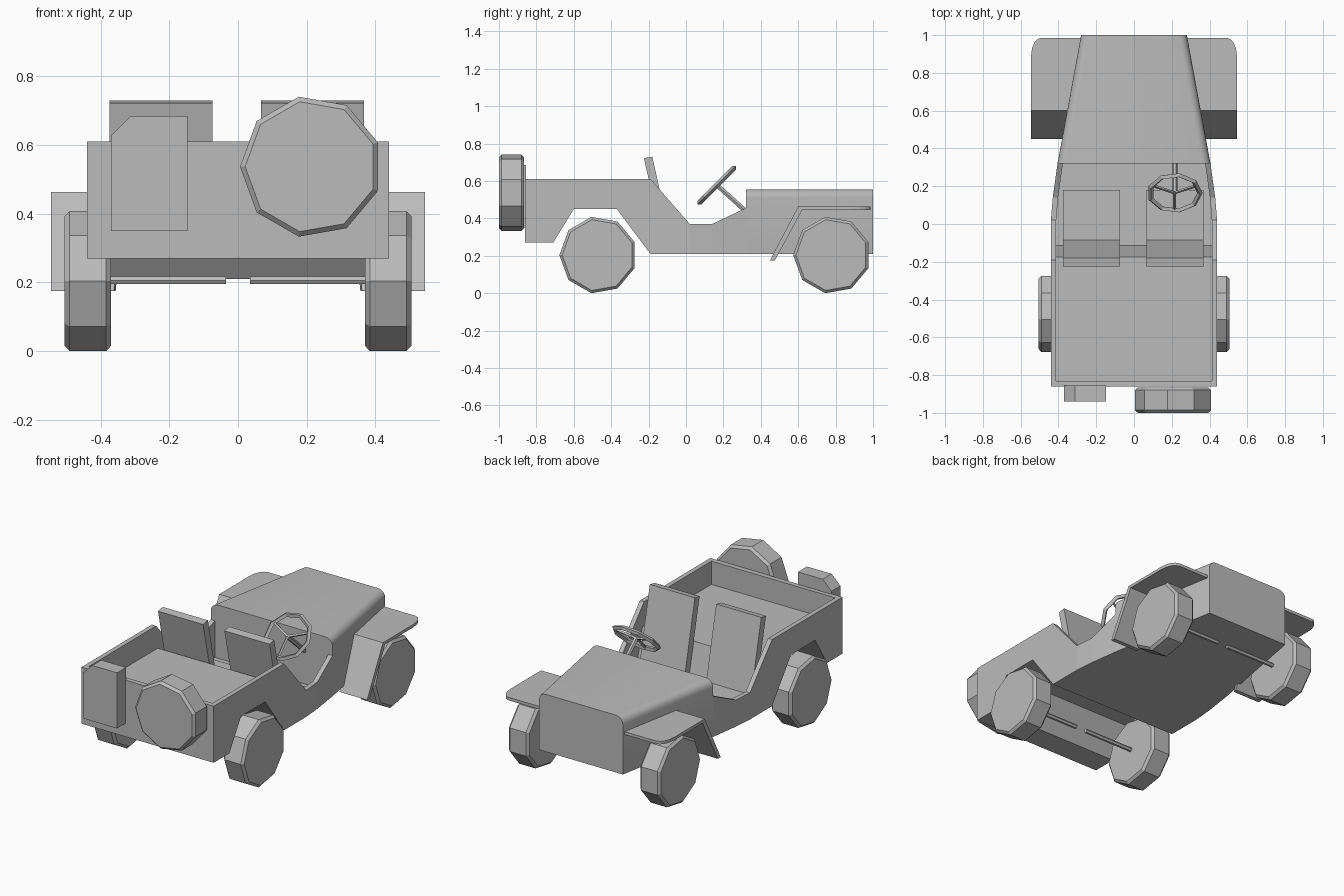
import bpy, bmesh
from math import sin, cos, pi, radians
from mathutils import Vector

old = bpy.data.objects.get("Cube")
if old:
    bpy.data.objects.remove(old, do_unlink=True)

grey = bpy.data.materials.new("plain_grey")
grey.use_nodes = True
grey.diffuse_color = (0.5, 0.5, 0.5, 1)
grey.node_tree.nodes["Principled BSDF"].inputs["Base Color"].default_value = (0.5, 0.5, 0.5, 1)


def finish(name, bm):
    bmesh.ops.recalc_face_normals(bm, faces=bm.faces)
    mesh = bpy.data.meshes.new(name)
    bm.to_mesh(mesh)
    bm.free()
    mesh.materials.append(grey)
    obj = bpy.data.objects.new(name, mesh)
    bpy.context.collection.objects.link(obj)
    return obj


def smooth(obj, angle=30):
    bpy.ops.object.select_all(action="DESELECT")
    obj.select_set(True)
    bpy.context.view_layer.objects.active = obj
    bpy.ops.object.shade_smooth_by_angle(angle=radians(angle))


def loft(name, stations, x_a, x_b, round_top=0):
    """Skin box sections (y, low z, high z) between two width functions."""
    bm = bmesh.new()
    rings = []
    for y, low, high in stations:
        a, b = x_a(y), x_b(y)
        corners = [(a, y, low), (b, y, low), (b, y, high), (a, y, high)]
        rings.append([bm.verts.new(c) for c in corners])
    for r, s in zip(rings, rings[1:]):
        for i in range(4):
            j = (i + 1) % 4
            bm.faces.new((r[i], r[j], s[j], s[i]))
    bm.faces.new(rings[0])
    bm.faces.new(rings[-1])
    if round_top:
        bmesh.ops.recalc_face_normals(bm, faces=bm.faces)
        edges = [bm.edges.get((rings[0][i], rings[1][i])) for i in (2, 3)]
        bmesh.ops.bevel(bm, geom=edges, offset=round_top, segments=4,
                        profile=0.5, affect="EDGES")
    return finish(name, bm)


def prism(name, points, depth, bevel=0):
    """Extrude a flat outline; optionally chamfer both rims."""
    bm = bmesh.new()
    depth = Vector(depth)
    base = [bm.verts.new(p) for p in points]
    top = [bm.verts.new(Vector(p) + depth) for p in points]
    caps = [bm.faces.new(base), bm.faces.new(top)]
    for i in range(len(base)):
        j = (i + 1) % len(base)
        bm.faces.new((base[i], base[j], top[j], top[i]))
    if bevel:
        bmesh.ops.recalc_face_normals(bm, faces=bm.faces)
        rims = [e for f in caps for e in f.edges]
        bmesh.ops.bevel(bm, geom=rims, offset=bevel, segments=1, affect="EDGES")
    return finish(name, bm)


def rod(name, start, end, radius, sides=6):
    start, end = Vector(start), Vector(end)
    turn = (end - start).to_track_quat("Z", "Y")
    ring = [start + turn @ Vector((radius * cos(2 * pi * i / sides),
                                   radius * sin(2 * pi * i / sides), 0))
            for i in range(sides)]
    return prism(name, ring, end - start)


def half_width(y):
    """Half width of the bodywork along its length."""
    keys = [(-1, 0.44), (0.02, 0.44), (0.14, 0.43), (0.32, 0.405), (1, 0.28)]
    for (y0, w0), (y1, w1) in zip(keys, keys[1:]):
        if y <= y1:
            return w0 + (w1 - w0) * (y - y0) / (y1 - y0)
    return keys[-1][1]


# Open tub with rear wheel arches and cut-down door openings
tub = loft("body_tub", [
    (-0.86, 0.27, 0.61), (-0.71, 0.27, 0.61), (-0.60, 0.45, 0.61),
    (-0.37, 0.45, 0.61), (-0.19, 0.21, 0.61), (-0.15, 0.21, 0.565),
    (0.02, 0.21, 0.37), (0.14, 0.21, 0.37), (0.32, 0.21, 0.455)],
    lambda y: -half_width(y), half_width)
cutter = loft("tub_cutter", [
    (-0.83, 0.47, 0.8), (-0.175, 0.47, 0.8), (-0.115, 0.235, 0.8),
    (0.02, 0.235, 0.8), (0.14, 0.235, 0.8), (0.32, 0.235, 0.8), (0.4, 0.235, 0.8)],
    lambda y: 0.028 - half_width(y), lambda y: half_width(y) - 0.028)
cutter.hide_render = True
cutter.hide_set(True)
hollow = tub.modifiers.new("hollow", "BOOLEAN")
hollow.operation = "DIFFERENCE"
hollow.solver = "EXACT"
hollow.object = cutter
bpy.context.view_layer.objects.active = tub
tub.select_set(True)
bpy.ops.object.modifier_apply(modifier="hollow")
bpy.data.objects.remove(cutter, do_unlink=True)

# Tapered hood with rounded shoulders
hood = loft("hood", [(0.32, 0.21, 0.555), (1, 0.21, 0.555)],
            lambda y: -half_width(y), half_width, round_top=0.045)
smooth(hood)


def fender_edge(y):
    """Outer fender edge, rounded at the tip."""
    t = max(0, (y - 0.89) / 0.096)
    return 0.49 + 0.055 * (1 - min(1, t) ** 2) ** 0.5


def wheel(name, centre, axis):
    """Nine-sided wheel whose outline has a corner on its negative side."""
    across = Vector((0, 1, 0)) if axis.x else Vector((1, 0, 0))
    ring = [Vector(centre) - axis * 0.0675
            - across * 0.207 * cos(2 * pi * i / 9)
            + Vector((0, 0, 0.207 * sin(2 * pi * i / 9))) for i in range(9)]
    return prism(name, ring, axis * 0.135, bevel=0.014)


# Fenders, wheels and split axles on both sides
for side, label in ((1, "left"), (-1, "right")):
    loft("fender_" + label, [
        (0.45, 0.175, 0.177), (0.475, 0.175, 0.226), (0.60, 0.405, 0.463),
        (0.62, 0.445, 0.463), (0.89, 0.445, 0.463), (0.93, 0.445, 0.463),
        (0.96, 0.445, 0.463), (0.978, 0.445, 0.463), (0.986, 0.445, 0.463)],
        lambda y: side * (half_width(y) - 0.02), lambda y: side * fender_edge(y))
    for end, y in (("spare_end", -0.47), ("hood_end", 0.78)):
        wheel(f"wheel_{end}_{label}", (side * 0.4375, y, 0.204), Vector((1, 0, 0)))
        rod(f"axle_{end}_{label}", (side * 0.035, y, 0.206),
            (side * 0.38, y, 0.206), 0.013)

# Spare wheel and fuel can on the tailgate
wheel("spare_wheel", (0.213, -0.9325, 0.537), Vector((0, 1, 0)))
can = [(-0.37, 0.35), (-0.147, 0.35), (-0.147, 0.685), (-0.312, 0.685), (-0.37, 0.628)]
prism("fuel_can", [(x, -0.94, z) for x, z in can], (0, 0.085, 0))

# Seats: raked back and low cushion in one outline
seat = [(-0.225, 0.722), (-0.18, 0.73), (-0.085, 0.30),
        (0.18, 0.30), (0.18, 0.232), (-0.115, 0.232)]
for label, x in (("left", 0.067), ("right", -0.375)):
    prism("seat_" + label, [(x, y, z) for y, z in seat], (0.3, 0, 0))

# Steering wheel with three spokes and column
hub = Vector((0.215, 0.165, 0.578))
bpy.ops.mesh.primitive_torus_add(
    location=hub, rotation=(radians(45), 0, 0), major_segments=9,
    minor_segments=4, major_radius=0.134, minor_radius=0.014)
rim = bpy.context.object
rim.name = "steering_wheel_rim"
rim.data.materials.append(grey)
for i, angle in enumerate((-90, 25, 155)):
    a = radians(angle)
    reach = Vector((cos(a), sin(a) * 0.707, sin(a) * 0.707)) * 0.13
    rod(f"steering_spoke_{i + 1}", hub, hub + reach, 0.008, 4)
rod("steering_column", hub, (0.215, 0.335, 0.425), 0.014)
